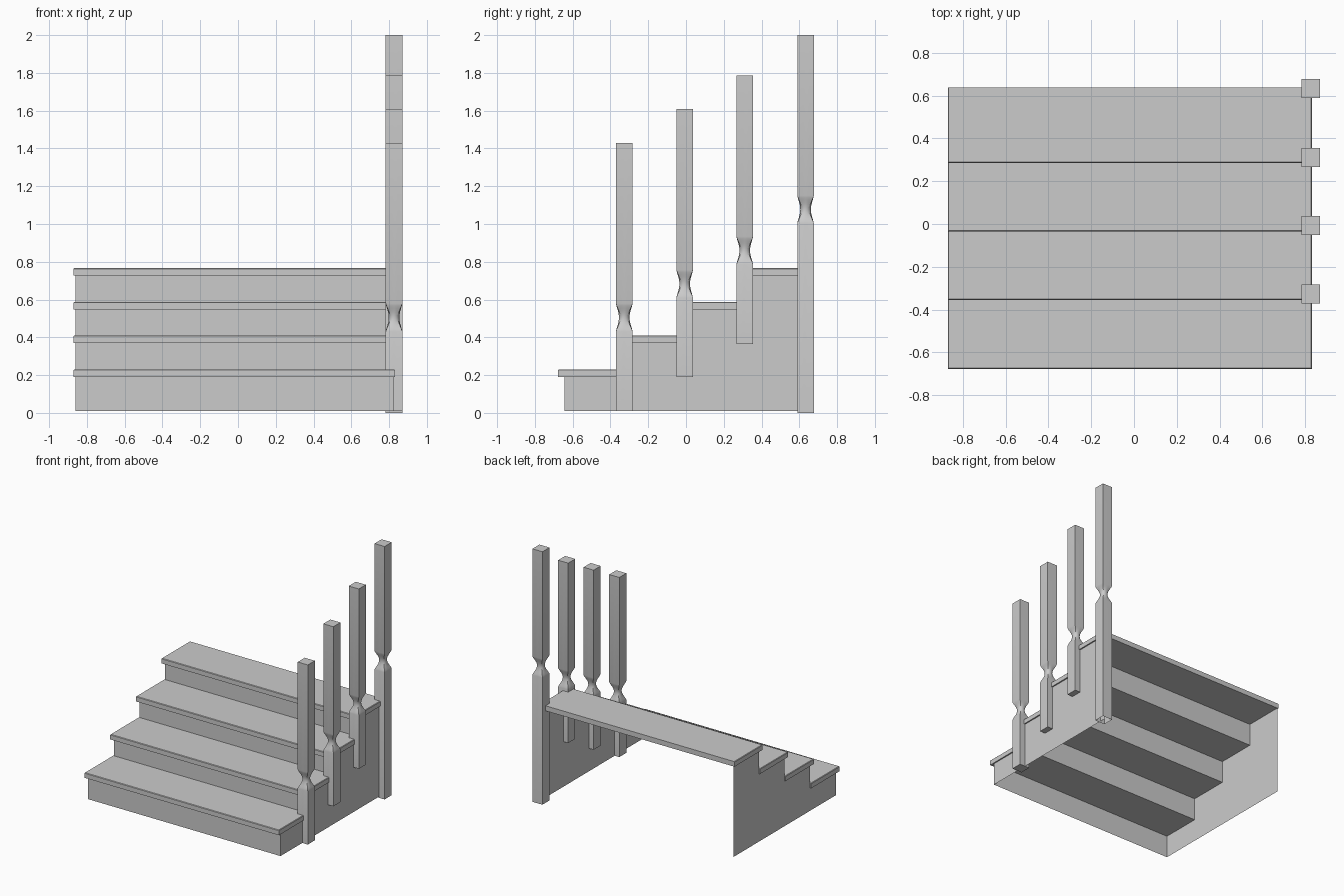
import bpy, bmesh, math

if "Cube" in bpy.data.objects:
    bpy.data.objects.remove(bpy.data.objects["Cube"])

def finish(bm, name, smooth=None):
    bmesh.ops.recalc_face_normals(bm, faces=bm.faces)
    me = bpy.data.meshes.new(name)
    bm.to_mesh(me)
    bm.free()
    ob = bpy.data.objects.new(name, me)
    bpy.context.collection.objects.link(ob)
    if smooth:
        bpy.ops.object.select_all(action='DESELECT')
        ob.select_set(True)
        bpy.context.view_layer.objects.active = ob
        bpy.ops.object.shade_smooth_by_angle(angle=math.radians(smooth))
    return ob

BACK = 0.637
fronts = [-0.677, -0.355, -0.034, 0.285]   # tread nosings
risers = [y + 0.034 for y in fronts]       # riser planes
tops = [0.23, 0.41, 0.588, 0.767]
T = 0.04
XL, XR = -0.86, 0.822

# Treads: thin boards with a slightly softened edge
for i, (y0, z1) in enumerate(zip(fronts, tops)):
    y1 = risers[i + 1] if i < 3 else BACK
    bm = bmesh.new()
    bmesh.ops.create_cube(bm, size=1)
    for v in bm.verts:
        v.co.x = -0.87 if v.co.x < 0 else 0.832
        v.co.y = y0 if v.co.y < 0 else y1
        v.co.z = z1 - T if v.co.z < 0 else z1
    edges = [e for e in bm.edges if all(v.co.z > z1 - 0.001 for v in e.verts)
             and not all(v.co.y > y1 - 0.001 for v in e.verts)]
    bmesh.ops.bevel(bm, geom=edges, offset=0.004, segments=1, affect='EDGES')
    finish(bm, f"tread_{i + 1}")

# Risers: single sheets
for i, y in enumerate(risers):
    bm = bmesh.new()
    z0 = 0.01 if i == 0 else tops[i - 1] - T
    bm.faces.new([bm.verts.new(p) for p in (
        (XL, y, z0), (XR, y, z0), (XR, y, tops[i] - T), (XL, y, tops[i] - T))])
    finish(bm, f"riser_{i + 1}")

# Stepped side panels, open at back and underneath
profile = [(BACK, 0.01), (risers[0], 0.01)]
for i in range(4):
    profile.append((risers[i], tops[i] - T))
    profile.append((risers[i + 1] if i < 3 else BACK, tops[i] - T))
for name, x in (("left_side_panel", XL), ("right_side_panel", XR)):
    bm = bmesh.new()
    bm.faces.new([bm.verts.new((x, y, z)) for y, z in profile])
    bmesh.ops.triangulate(bm, faces=bm.faces)
    finish(bm, name)

# Posts: square shafts with a turned round neck
H, R, N = 0.044, 0.028, 16
def post(name, y, z0, z1, neck, capped):
    bm = bmesh.new()
    levels = [(z0, 0)]
    for k in range(13):
        t = k / 12
        levels.append((neck - 0.074 + 0.148 * t, math.sin(math.pi * t) ** 1.3 if 0 < k < 12 else 0))
    levels.append((z1, 0))
    rings = []
    for z, b in levels:
        ring = []
        for j in range(N):
            a = 2 * math.pi * j / N
            c, s = math.cos(a), math.sin(a)
            r = (1 - b) * H / max(abs(c), abs(s)) + b * R
            ring.append(bm.verts.new((0.826 + r * c, y + r * s, z)))
        rings.append(ring)
    for lo, hi in zip(rings, rings[1:]):
        for j in range(N):
            k = (j + 1) % N
            bm.faces.new((lo[j], lo[k], hi[k], hi[j]))
    bm.faces.new(rings[-1])
    if capped:
        bm.faces.new(rings[0])
    finish(bm, name, 30)

post("post_1", -0.327, 0.01, 1.43, 0.505, True)
post("post_2", -0.007, 0.19, 1.61, 0.683, True)
post("post_3", 0.311, 0.365, 1.787, 0.86, True)
post("top_post", 0.633, 0.0, 2.0, 1.077, False)
